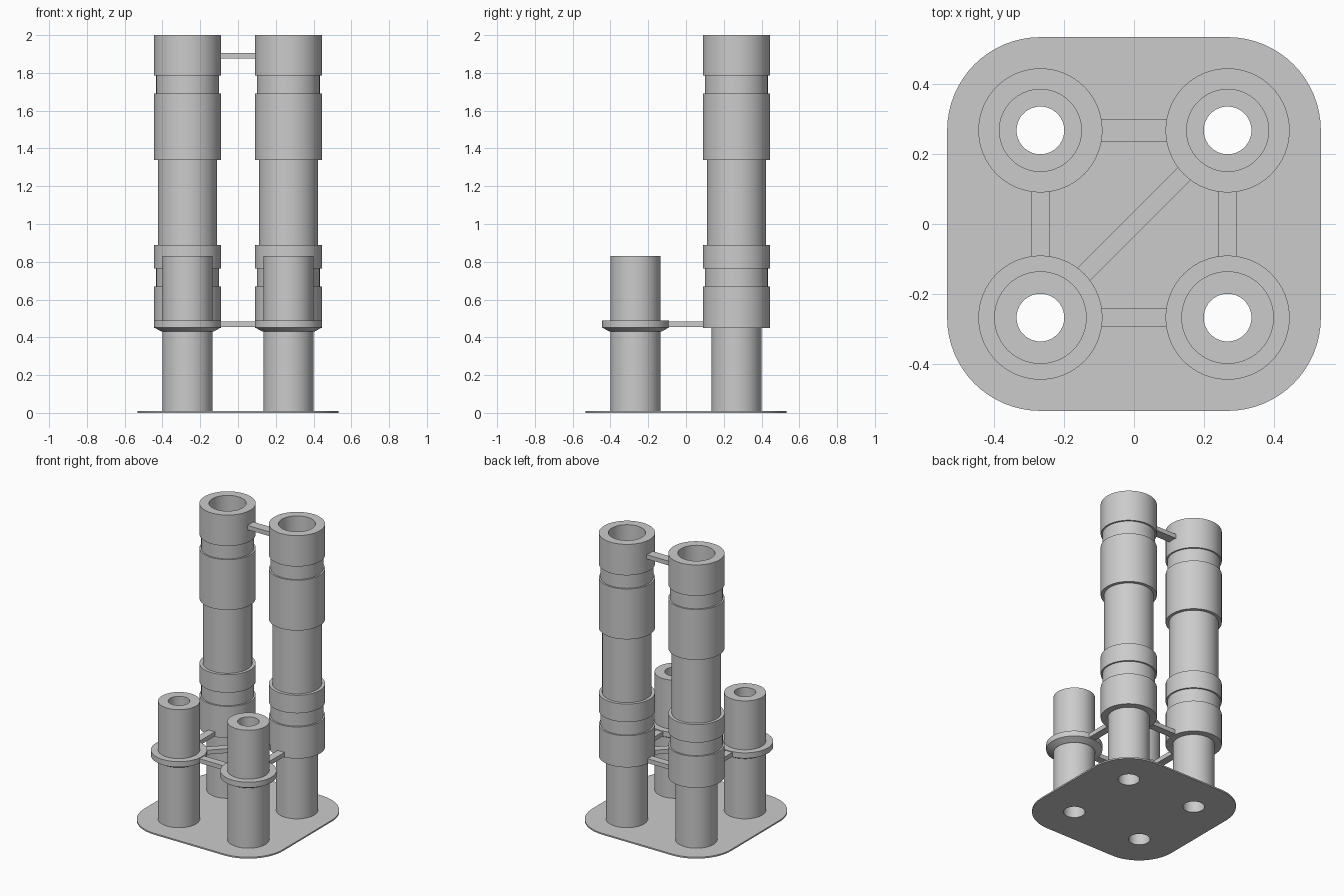
import bpy
import math
from mathutils import Vector

cube = bpy.data.objects.get("Cube")
if cube:
    bpy.data.objects.remove(cube, do_unlink=True)

C = 0.267        # column centre offset
BORE = 0.068
STUD = 0.132
RIM = 0.177
SEGMENTS = 64

grey = bpy.data.materials.new("plain grey")
grey.use_nodes = True
grey.diffuse_color = (0.6, 0.6, 0.6, 1)
grey.node_tree.nodes["Principled BSDF"].inputs["Base Color"].default_value = (0.6, 0.6, 0.6, 1)


def add_mesh(name, verts, faces, location=(0, 0, 0), smooth=True):
    mesh = bpy.data.meshes.new(name)
    mesh.from_pydata(verts, [], faces)
    mesh.materials.append(grey)
    obj = bpy.data.objects.new(name, mesh)
    obj.location = location
    bpy.context.collection.objects.link(obj)
    if smooth:
        bpy.ops.object.select_all(action="DESELECT")
        obj.select_set(True)
        bpy.context.view_layer.objects.active = obj
        bpy.ops.object.shade_smooth_by_angle(angle=math.radians(25))
    return obj


def ring(name, profile, x, y):
    """Spin a closed (radius, height) outline, listed anticlockwise, around z."""
    n = len(profile)
    verts, faces = [], []
    for s in range(SEGMENTS):
        a = math.tau * s / SEGMENTS
        verts += [(r * math.cos(a), r * math.sin(a), z) for r, z in profile]
        t = (s + 1) % SEGMENTS
        for i in range(n):
            j = (i + 1) % n
            faces.append((s * n + i, t * n + i, t * n + j, s * n + j))
    return add_mesh(name, verts, faces, (x, y, 0))


def bar(name, start, end, z, width, height=0.03):
    """Rectangular strut between two column centres, ending inside their walls."""
    a, b = Vector((*start, z)), Vector((*end, z))
    along = (b - a).normalized()
    side = Vector((-along.y, along.x, 0)) * width / 2
    up = Vector((0, 0, height / 2))
    verts = [p + side * s + up * u
             for p in (a + along * 0.155, b - along * 0.155)
             for s, u in ((-1, -1), (1, -1), (1, 1), (-1, 1))]
    faces = [(3, 2, 1, 0), (4, 5, 6, 7)]
    faces += [(i, (i + 1) % 4, (i + 1) % 4 + 4, i + 4) for i in range(4)]
    add_mesh(name, verts, faces, smooth=False)


# Base plate: rounded square with four through holes
curve = bpy.data.curves.new("base_plate", "CURVE")
curve.dimensions = "2D"
curve.fill_mode = "BOTH"
curve.extrude = 0.005


def add_loop(points):
    spline = curve.splines.new("POLY")
    spline.points.add(len(points) - 1)
    for p, (x, y) in zip(spline.points, points):
        p.co = (x, y, 0, 1)
    spline.use_cyclic_u = True


corners = [(C, C), (-C, C), (-C, -C), (C, -C)]
outline = []
for k, (cx, cy) in enumerate(corners):
    for i in range(17):
        a = math.pi / 2 * (k + i / 16)
        outline.append((cx + 0.266 * math.cos(a), cy + 0.266 * math.sin(a)))
add_loop(outline)
for cx, cy in corners:
    add_loop([(cx + BORE * math.cos(math.tau * i / SEGMENTS),
               cy + BORE * math.sin(math.tau * i / SEGMENTS)) for i in range(SEGMENTS)])

plate = bpy.data.objects.new("base_plate", curve)
plate.location.z = 0.005
bpy.context.collection.objects.link(plate)
bpy.ops.object.select_all(action="DESELECT")
plate.select_set(True)
bpy.context.view_layer.objects.active = plate
bpy.ops.object.convert(target="MESH")
plate = bpy.context.view_layer.objects.active
plate.data.materials.clear()
plate.data.materials.append(grey)
bpy.ops.object.shade_smooth_by_angle(angle=math.radians(25))

# Column profiles
stud = [(BORE, 0.009), (STUD, 0.009), (STUD, 0.83), (BORE, 0.83)]
collar = [(0.12, 0.43), (0.137, 0.43), (RIM, 0.452), (RIM, 0.49), (0.12, 0.49)]
sleeve = [(0.117, 0.45)]
for radius, low, high in ((RIM, 0.45, 0.67), (0.166, 0.67, 0.765), (RIM, 0.765, 0.89),
                          (0.156, 0.89, 1.34), (RIM, 1.34, 1.69), (0.166, 1.69, 1.785),
                          (RIM, 1.785, 2.0)):
    sleeve += [(radius, low), (radius, high)]
sleeve.append((0.117, 2.0))

# Four studs, collars on the front pair, tall sleeves on the back pair
for side, x in (("left", C), ("right", -C)):
    ring("front_stud_" + side, stud, x, -C)
    ring("back_stud_" + side, stud, x, C)
    ring("collar_" + side, collar, x, -C)
    ring("sleeve_" + side, sleeve, x, C)
    bar("side_strut_" + side, (x, -C), (x, C), 0.47, 0.052)

# Remaining struts
bar("front_strut", (-C, -C), (C, -C), 0.47, 0.052)
bar("back_strut", (-C, C), (C, C), 0.47, 0.052)
bar("diagonal_strut", (-C, -C), (C, C), 0.47, 0.052)
bar("top_strut", (-C, C), (C, C), 1.89, 0.064)
